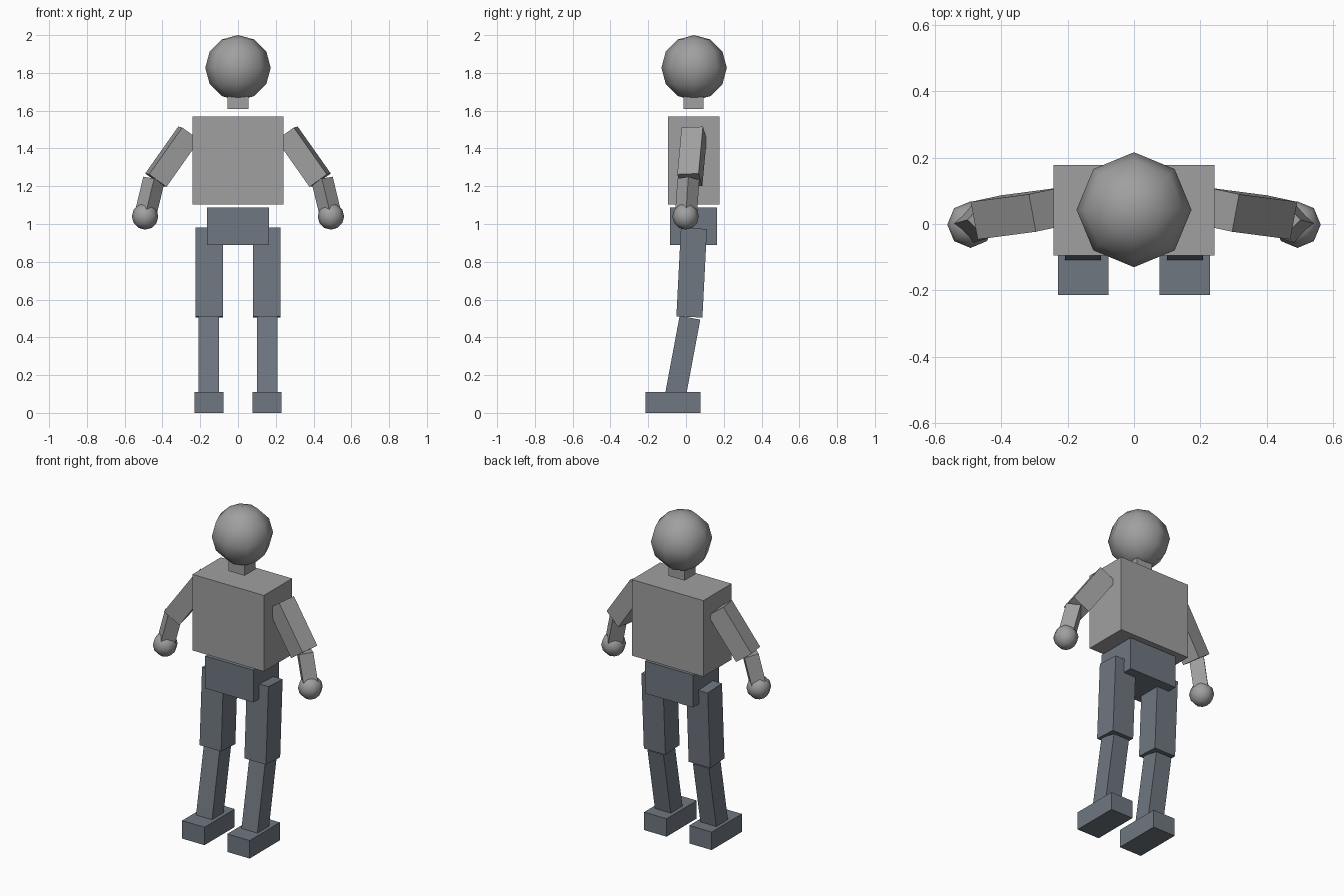
import bpy
import bmesh
from mathutils import Matrix, Vector

cube = bpy.data.objects.get("Cube")
if cube:
    bpy.data.objects.remove(cube, do_unlink=True)


def make_material(name, rgb):
    mat = bpy.data.materials.new(name)
    mat.use_nodes = True
    mat.diffuse_color = (*rgb, 1)
    mat.node_tree.nodes["Principled BSDF"].inputs["Base Color"].default_value = (*rgb, 1)
    return mat


light_grey = make_material("light grey", (0.35, 0.35, 0.35))
slate_grey = make_material("slate grey", (0.16, 0.185, 0.22))


def add_object(name, bm, mat, matrix, smooth=False):
    mesh = bpy.data.meshes.new(name)
    for face in bm.faces:
        face.smooth = smooth
    bm.to_mesh(mesh)
    bm.free()
    mesh.materials.append(mat)
    obj = bpy.data.objects.new(name, mesh)
    obj.matrix_world = matrix
    bpy.context.collection.objects.link(obj)
    return obj


def block(name, low, high, mat):
    """Upright box between two opposite corners."""
    low, high = Vector(low), Vector(high)
    bm = bmesh.new()
    bmesh.ops.create_cube(bm, size=1)
    bmesh.ops.scale(bm, vec=high - low, verts=bm.verts)
    add_object(name, bm, mat, Matrix.Translation((low + high) / 2))


def limb(name, start, end, width, depth, facing, mat):
    """Box along a bone; its width runs in the facing direction."""
    start, end = Vector(start), Vector(end)
    axis = (end - start).normalized()
    across = Vector(facing)
    across = (across - axis * across.dot(axis)).normalized()
    basis = Matrix((across, axis.cross(across), axis)).transposed().to_4x4()
    bm = bmesh.new()
    bmesh.ops.create_cube(bm, size=1)
    bmesh.ops.scale(bm, vec=(width, depth, (end - start).length), verts=bm.verts)
    add_object(name, bm, mat, Matrix.Translation((start + end) / 2) @ basis)


def ball(name, centre, radius, mat):
    bm = bmesh.new()
    bmesh.ops.create_uvsphere(bm, u_segments=8, v_segments=6, radius=radius)
    add_object(name, bm, mat, Matrix.Translation(centre), smooth=True)


# Head, neck and trunk
ball("head", (0, 0.043, 1.827), 0.173, light_grey)
block("neck", (-0.055, -0.014, 1.61), (0.055, 0.092, 1.70), light_grey)
block("torso", (-0.242, -0.095, 1.104), (0.242, 0.178, 1.57), light_grey)
block("pelvis", (-0.163, -0.085, 0.889), (0.163, 0.165, 1.087), slate_grey)

# Arms and legs, mirrored
for side, s in (("left", 1), ("right", -1)):
    limb(side + "_upper_arm", (s * 0.26, 0.043, 1.48), (s * 0.435, 0.02, 1.232),
         0.115, 0.115, (s * 0.79, -0.17, 0.58), light_grey)
    limb(side + "_forearm", (s * 0.445, 0.013, 1.237), (s * 0.49, 0, 1.05),
         0.082, 0.082, (s, -1, 0), light_grey)
    ball(side + "_hand", (s * 0.492, -0.002, 1.04), 0.07, light_grey)

    limb(side + "_thigh", (s * 0.152, 0.042, 0.977), (s * 0.152, 0.018, 0.508),
         0.146, 0.138, (1, 0, 0), slate_grey)
    limb(side + "_shin", (s * 0.154, 0.021, 0.504), (s * 0.154, -0.06, 0.07),
         0.108, 0.111, (1, 0, 0), slate_grey)
    x_inner, x_outer = sorted((s * 0.077, s * 0.229))
    block(side + "_foot", (x_inner, -0.214, 0), (x_outer, 0.078, 0.11), slate_grey)
